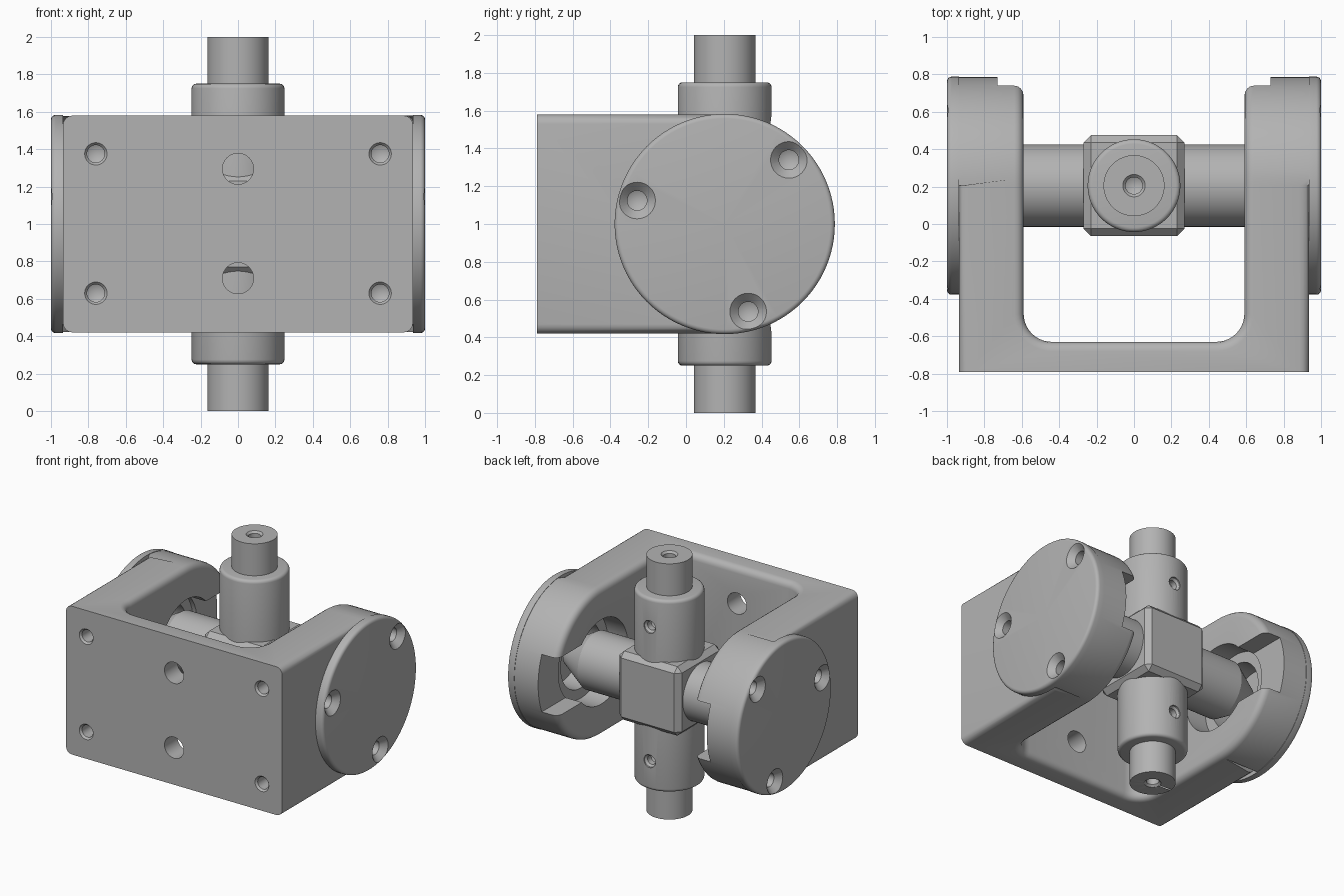
import bpy, bmesh, math
from mathutils import Vector, Matrix

if "Cube" in bpy.data.objects:
    bpy.data.objects.remove(bpy.data.objects["Cube"])

HUB = Vector((0, 0.205, 1))
ARM_IN, ARM_OUT, HALF_H = 0.59, 0.935, 0.58
FRONT, WEB = -0.79, -0.63

steel = bpy.data.materials.new("grey steel")
steel.use_nodes = True
grey = (0.45, 0.45, 0.45, 1)
steel.diffuse_color = grey
steel.node_tree.nodes["Principled BSDF"].inputs["Base Color"].default_value = grey


def make(name, bm):
    bmesh.ops.recalc_face_normals(bm, faces=bm.faces)
    mesh = bpy.data.meshes.new(name)
    bm.to_mesh(mesh)
    bm.free()
    mesh.materials.append(steel)
    ob = bpy.data.objects.new(name, mesh)
    bpy.context.collection.objects.link(ob)
    return ob


def lathe(name, profile, origin, direction, sides=64):
    """Revolve (radius, height) points about a direction."""
    bm = bmesh.new()
    rings = []
    for r, h in profile:
        count = sides if r > 0 else 1
        rings.append([bm.verts.new((r * math.cos(math.tau * i / sides),
                                    r * math.sin(math.tau * i / sides), h)) for i in range(count)])
    for a, b in zip(rings, rings[1:]):
        for i in range(sides):
            j = (i + 1) % sides
            quad = [a[i % len(a)], a[j % len(a)], b[j % len(b)], b[i % len(b)]]
            bm.faces.new(list(dict.fromkeys(quad)))
    turn = Vector(direction).to_track_quat('Z', 'Y').to_matrix().to_4x4()
    bm.transform(Matrix.Translation(origin) @ turn)
    return make(name, bm)


def prism(name, points, vector):
    bm = bmesh.new()
    face = bm.faces.new([bm.verts.new(p) for p in points])
    out = bmesh.ops.extrude_face_region(bm, geom=[face])
    bmesh.ops.translate(bm, vec=vector, verts=[v for v in out["geom"] if isinstance(v, bmesh.types.BMVert)])
    return make(name, bm)


def box(name, low, high):
    (x0, y0, z0), (x1, y1, z1) = low, high
    return prism(name, [(x0, y0, z0), (x1, y0, z0), (x1, y1, z0), (x0, y1, z0)], (0, 0, z1 - z0))


def boolean(ob, tool, operation='DIFFERENCE', keep=False):
    mod = ob.modifiers.new("cut", 'BOOLEAN')
    mod.operation, mod.object, mod.solver = operation, tool, 'EXACT'
    bpy.context.view_layer.objects.active = ob
    bpy.ops.object.modifier_apply(modifier=mod.name)
    if not keep:
        bpy.data.objects.remove(tool)


def hole(r, depth, mouth, slope):
    """Cutter profile: chamfered mouth, straight bore, drilled tip."""
    return [(0, 0.05), (mouth, 0.05), (mouth, 0), (r, -slope), (r, -depth), (0, -depth - r * 0.5)]


def rounded(r, h, b, steps=4):
    """Solid cylinder profile from 0 to h with a rounded far rim."""
    rim = [(r - b + b * math.cos(t), h - b + b * math.sin(t))
           for t in (math.pi / 2 * i / steps for i in range(steps + 1))]
    return [(0, 0), (r, 0)] + rim + [(0, h)]


# Yoke: U-shaped plan crossed with a round-ended side outline
R = 0.15
corner = [(ARM_IN - R + R * math.sin(t), WEB + R - R * math.cos(t))
          for t in (math.pi / 2 * i / 10 for i in range(11))]
inner = corner + [(ARM_IN, 1)]
half = [(ARM_OUT, FRONT), (ARM_OUT, 1)] + inner[::-1]
plan = half + [(-x, y) for x, y in reversed(half)]
yoke = prism("yoke", [(x, y, 0) for x, y in plan], (0, 0, 2))
arc = [(HUB.y + HALF_H * math.sin(t), 1 - HALF_H * math.cos(t))
       for t in (math.pi * i / 48 for i in range(49))]
side = [(-1, 1 - HALF_H)] + arc + [(-1, 1 + HALF_H)]
boolean(yoke, prism("side_outline", [(-1.2, y, z) for y, z in side], (2.4, 0, 0)), 'INTERSECT')

# Round the yoke's inner rim, and its outer long edges up to the caps
bm = bmesh.new()
bm.from_mesh(yoke.data)
bmesh.ops.dissolve_limit(bm, angle_limit=0.01, verts=bm.verts, edges=bm.edges)
edges = []
for e in bm.edges:
    mid = (e.verts[0].co + e.verts[1].co) / 2
    if len(e.link_faces) < 2 or e.calc_face_angle(0) < 0.8:
        continue
    inside = abs(mid.x) < ARM_IN + 0.01 and mid.y > FRONT + 0.01
    outside = abs(mid.x) > ARM_OUT - 0.01 and FRONT + 0.01 < mid.y < HUB.y - 0.1
    if inside or outside:
        edges.append(e)
bmesh.ops.bevel(bm, geom=edges, offset=0.05, segments=4, profile=0.5, affect='EDGES')
bm.to_mesh(yoke.data)
bm.free()

# Bearing bores with open slots at the back
for s in (-1, 1):
    boolean(yoke, lathe("bore", [(0, 0), (0.33, 0), (0.33, 0.5), (0, 0.5)], (s * 0.5, HUB.y, 1), (s, 0, 0)))
    xs = sorted((s * 0.5, s * 0.73))
    boolean(yoke, box("slot", (xs[0], HUB.y, 0.775), (xs[1], 1, 1.225)))

# Mounting holes in the front plate
for x in (-0.76, 0.76):
    for z in (0.63, 1.375):
        boolean(yoke, lathe("bolt_hole", hole(0.047, 0.2, 0.06, 0.015), (x, FRONT, z), (0, -1, 0), 32))
for z in (0.71, 1.295):
    boolean(yoke, lathe("plate_hole", hole(0.083, 0.3, 0.083, 0.01), (0, FRONT, z), (0, -1, 0), 32))

# End caps with three countersunk screw holes, and bearing rings
caps = []
for s, label in ((1, "left"), (-1, "right")):
    cap = lathe(label + "_cap", rounded(0.583, 0.065, 0.025), (s * ARM_OUT, HUB.y, 1), (s, 0, 0), 96)
    for degrees in (45, 165, 285):
        a = math.radians(degrees)
        place = (s, HUB.y + 0.48 * math.cos(a), 1 + 0.48 * math.sin(a))
        cutter = lathe("screw_hole", hole(0.052, 0.14, 0.097, 0.045), place, (s, 0, 0), 32)
        boolean(cap, cutter, keep=True)
        boolean(yoke, cutter)
    caps.append(cap)
    ring = [(0.25, 0), (0.33, 0), (0.33, 0.17), (0.25, 0.17), (0.25, 0)]
    caps.append(lathe(label + "_bearing_ring", ring, (s * 0.765, HUB.y, 1), (s, 0, 0)))

# Cross: chamfered block, tapered trunnions, collars and shafts
block = box("cross_block", HUB - Vector((0.27,) * 3), HUB + Vector((0.27,) * 3))
bm = bmesh.new()
bm.from_mesh(block.data)
bmesh.ops.bevel(bm, geom=bm.edges[:], offset=0.04, segments=1, affect='EDGES')
bm.to_mesh(block.data)
bm.free()
cross = [block]
for s, label in ((1, "left"), (-1, "right")):
    taper = [(0, 0.2), (0.22, 0.2), (0.22, 0.64), (0.09, 0.86), (0, 0.86)]
    cross.append(lathe(label + "_trunnion", taper, HUB, (s, 0, 0)))
for s, label in ((1, "upper"), (-1, "lower")):
    collar = lathe(label + "_collar", rounded(0.248, 0.55, 0.025), HUB + Vector((0, 0, 0.2 * s)), (0, 0, s))
    spot = HUB + Vector((0, 0.235, 0.525 * s))
    boolean(collar, lathe("set_screw_hole", hole(0.035, 0.06, 0.05, 0.015), spot, (0, 1, 0), 32))
    shaft = lathe(label + "_shaft", [(0, 0.7), (0.163, 0.7), (0.163, 1), (0, 1)], HUB, (0, 0, s))
    boolean(shaft, lathe("centre_hole", hole(0.045, 0.12, 0.06, 0.015), HUB + Vector((0, 0, s)), (0, 0, s), 32))
    cross += [collar, shaft]

# Smooth the round surfaces and keep the machined edges crisp
bpy.ops.object.select_all(action='DESELECT')
for ob in [yoke] + caps + cross:
    ob.select_set(True)
bpy.context.view_layer.objects.active = yoke
bpy.ops.object.shade_smooth_by_angle(angle=math.radians(30))
